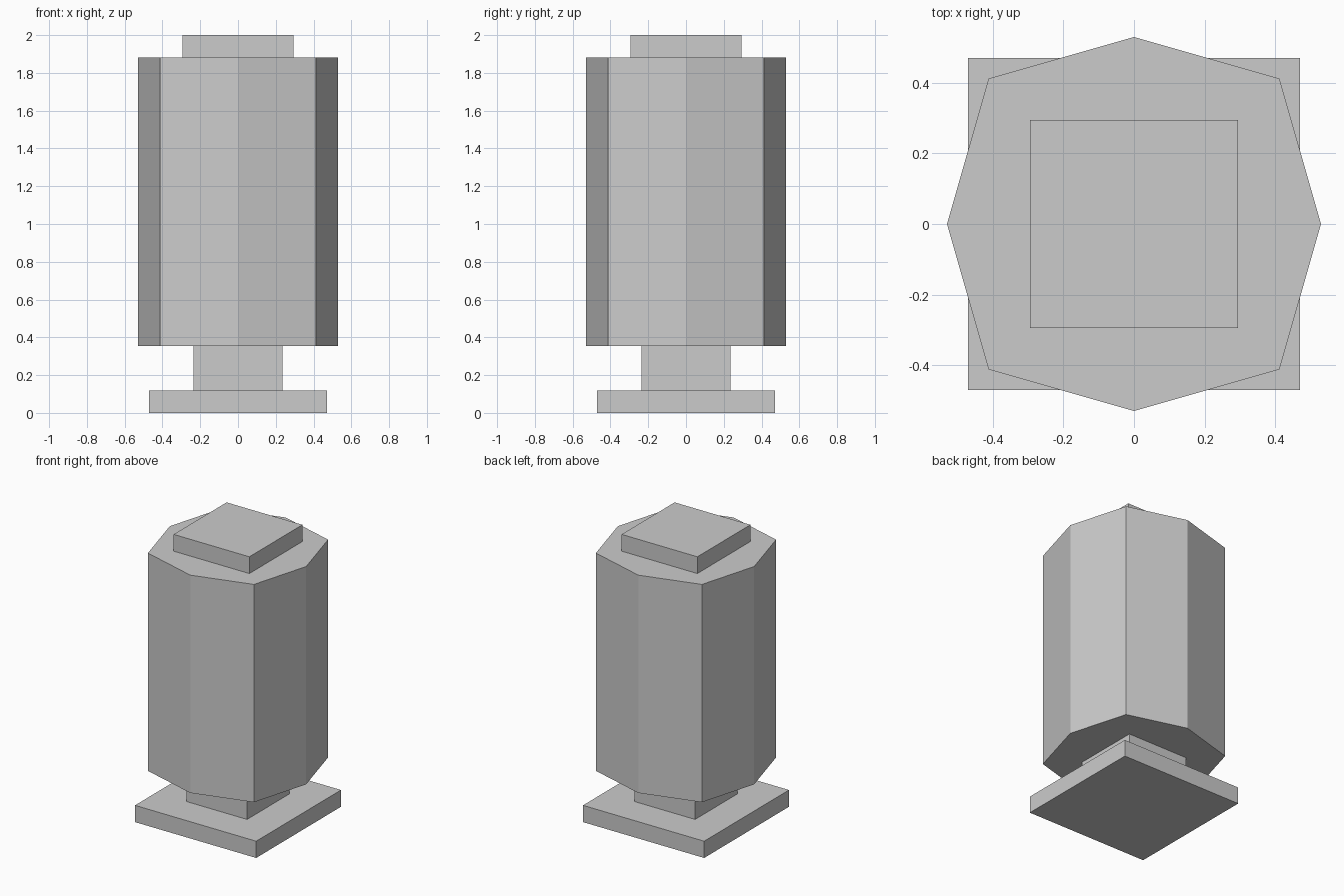
import bpy
import bmesh

if "Cube" in bpy.data.objects:
    bpy.data.objects.remove(bpy.data.objects["Cube"])

U = 2 / 17  # modelling grid step


def prism(name, outline, z0, z1):
    """Extrude a counter-clockwise outline from z0 to z1 (grid steps)."""
    bm = bmesh.new()
    low = [bm.verts.new((x * U, y * U, z0 * U)) for x, y in outline]
    high = [bm.verts.new((x * U, y * U, z1 * U)) for x, y in outline]
    bm.faces.new(low[::-1])
    bm.faces.new(high)
    n = len(outline)
    for i in range(n):
        j = (i + 1) % n
        bm.faces.new((low[i], low[j], high[j], high[i]))
    mesh = bpy.data.meshes.new(name)
    bm.to_mesh(mesh)
    bm.free()
    obj = bpy.data.objects.new(name, mesh)
    bpy.context.collection.objects.link(obj)
    return obj


def square(h):
    return [(-h, -h), (h, -h), (h, h), (-h, h)]


# Square foot plate, neck and top cap
prism("base_plate", square(4), 0, 1)
prism("neck", square(2), 1, 3)
prism("top_cap", square(2.5), 16, 17)

# Eight-sided body: corners at 3.5, face centres pushed out to 4.5
octagon = []
x, y = 4.5, 0
cx, cy = 3.5, 3.5
for _ in range(4):
    octagon += [(x, y), (cx, cy)]
    x, y = -y, x
    cx, cy = -cy, cx
prism("body", octagon, 3, 16)
